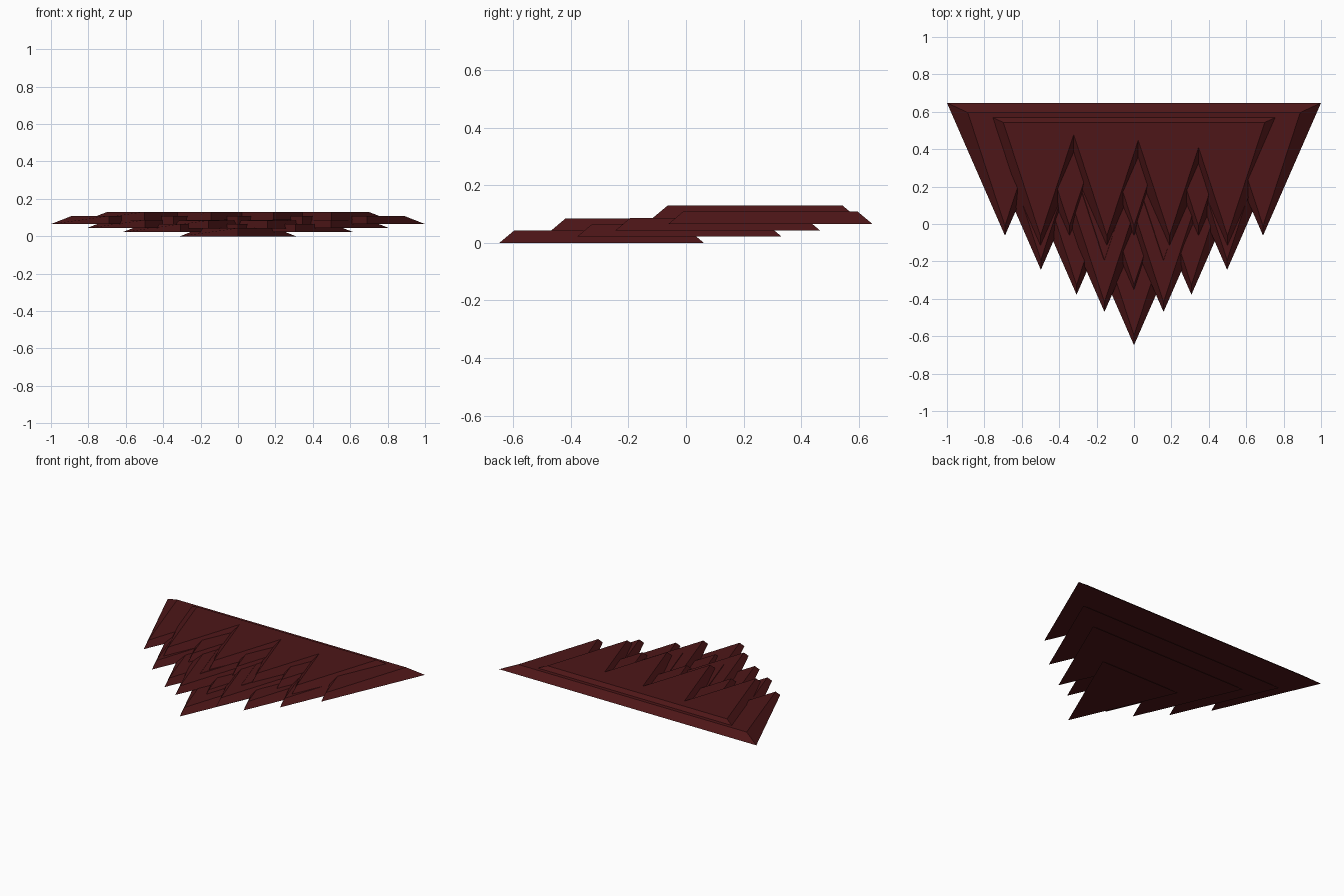
import bpy

if "Cube" in bpy.data.objects:
    bpy.data.objects.remove(bpy.data.objects["Cube"])

LENGTH, THICK, STEP = 0.71, 0.0435, 0.0217

mat = bpy.data.materials.new("dark_red")
mat.diffuse_color = (0.075, 0.008, 0.009, 1)
mat.use_nodes = True
mat.node_tree.nodes["Principled BSDF"].inputs["Base Color"].default_value = mat.diffuse_color


def outline(tips, y_tip, y_back, slope):
    """Saw-toothed outline: teeth in front, straight edge at the back."""
    reach = slope * (y_back - y_tip)
    pts = [(tips[0] - reach, y_back)]
    for i, x in enumerate(tips):
        if i:
            gap = x - tips[i - 1]
            pts.append((x - gap / 2, y_tip + gap / 2 / slope))
        pts.append((x, y_tip))
    pts.append((tips[-1] + reach, y_back))
    return pts


def layer(name, tips, y, z):
    # wide base and narrower top, joined by sloping sides
    low = outline(tips, y, y + LENGTH, 0.437)
    high = outline(tips, y + 0.052, y + LENGTH - 0.052, 0.328)
    n = len(low)
    verts = [(a, b, z) for a, b in low] + [(a, b, z + THICK) for a, b in high]
    faces = [tuple(reversed(range(n))), tuple(range(n, 2 * n))]
    faces += [(i, (i + 1) % n, n + (i + 1) % n, n + i) for i in range(n)]
    me = bpy.data.meshes.new(name)
    me.from_pydata(verts, [], faces)
    me.materials.append(mat)
    ob = bpy.data.objects.new(name, me)
    bpy.context.collection.objects.link(ob)


# overlapping toothed layers, lowest first
layer("bottom_layer", [0], -0.648, 0)
layer("second_layer", [-0.307, 0, 0.307], -0.378, STEP)
layer("front_pair_layer", [-0.158, 0.158], -0.470, 2 * STEP - 0.002)
layer("third_layer", [-0.498, -0.158, 0.158, 0.498], -0.245, 2 * STEP)
layer("fourth_layer", [-0.69, -0.345, 0, 0.345, 0.69], -0.062, 3 * STEP)
layer("top_layer", [-0.5, -0.145, 0.19, 0.5], -0.115, 4 * STEP)
